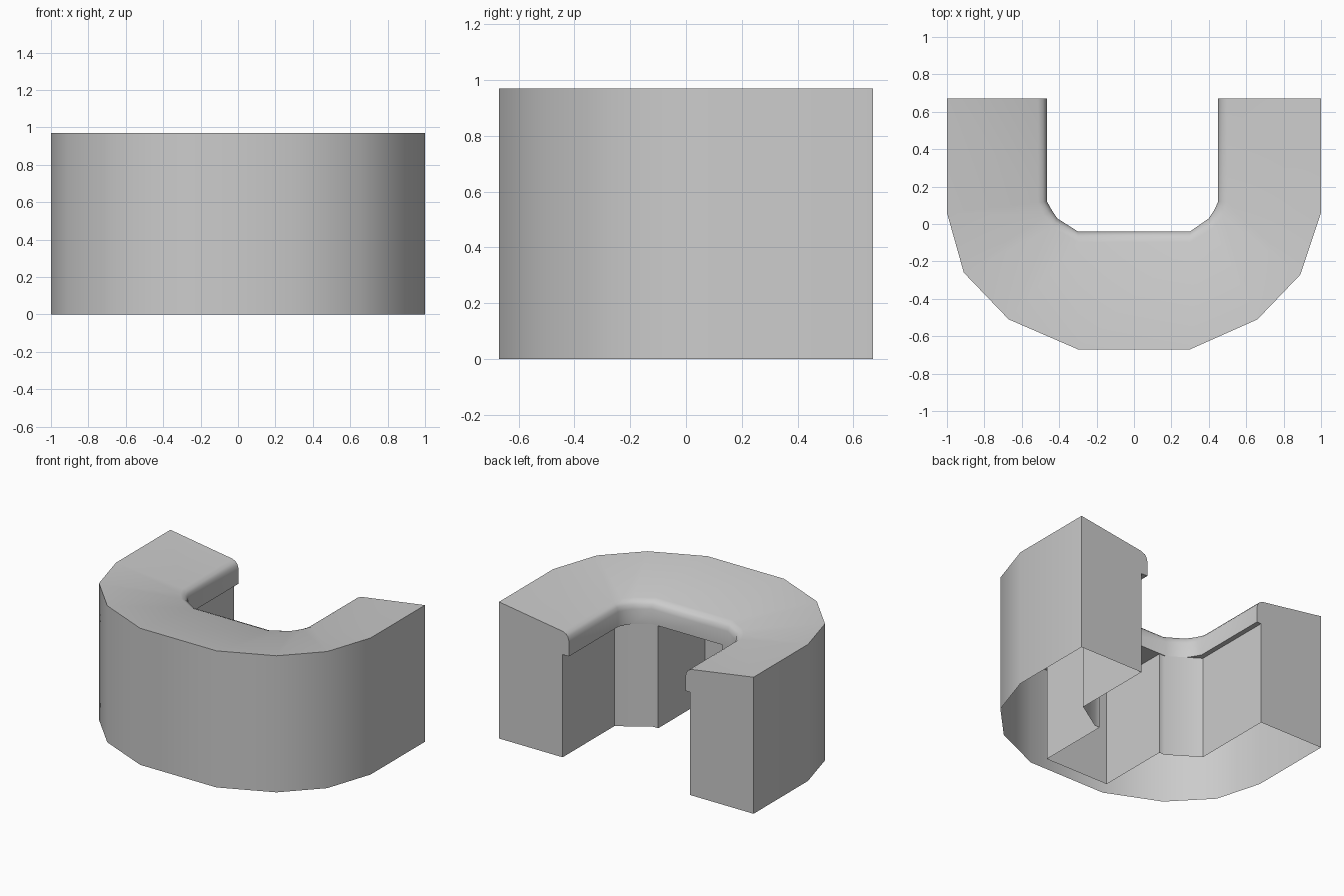
import bpy, bmesh
from mathutils import Vector

if "Cube" in bpy.data.objects:
    bpy.data.objects.remove(bpy.data.objects["Cube"])

# Plan outlines, left arm end -> round the front -> right arm end
OUTER = [(-1, .67), (-1, .06), (-.91, -.26), (-.67, -.51), (-.3, -.67),
         (.3, -.67), (.66, -.51), (.89, -.27), (1, .06), (1, .67)]
LIP = [(-.465, .67), (-.465, .12), (-.44, .075), (-.41, .03), (-.3, -.04),
       (.3, -.04), (.4, .03), (.43, .075), (.45, .12), (.45, .67)]
# Inner wall of the base, with the recess in its middle (right -> left)
INNER = [(.5, .67), (.5, .09), (.29, -.045), (.25, -.045), (.25, -.57)]
INNER += [(-x, y) for x, y in reversed(INNER)]
SEAM, TOP = .73, .97


def make_object(name, bm, angle=0.6):
    mesh = bpy.data.meshes.new(name)
    bm.to_mesh(mesh)
    bm.free()
    obj = bpy.data.objects.new(name, mesh)
    bpy.context.collection.objects.link(obj)
    bpy.ops.object.select_all(action='DESELECT')
    obj.select_set(True)
    bpy.context.view_layer.objects.active = obj
    bpy.ops.object.shade_smooth_by_angle(angle=angle)
    return obj


# Counter base: a ring of walls, open underneath
bm = bmesh.new()
outline = OUTER + INNER
low = [bm.verts.new((x, y, 0)) for x, y in outline]
high = [bm.verts.new((x, y, SEAM)) for x, y in outline]
n = len(outline)
for i in range(n):
    j = (i + 1) % n
    bm.faces.new((low[i], low[j], high[j], high[i]))
make_object("counter_base", bm)

# Countertop: sloped section with a rounded inner nose, swept round the U
# Each point is (fraction from outer edge to lip, height)
SECTION = [(0, SEAM), (0, TOP), (.91, .895), (.96, .882), (.985, .865),
           (1, .835), (1, SEAM)]
bm = bmesh.new()
rings = []
for o, l in zip(OUTER, LIP):
    ring = []
    for t, z in SECTION:
        p = Vector(o).lerp(Vector(l), t)
        ring.append(bm.verts.new((p.x, p.y, z)))
    rings.append(ring)
m = len(SECTION)
for a, b in zip(rings, rings[1:]):
    for i in range(m):
        j = (i + 1) % m
        bm.faces.new((a[i], b[i], b[j], a[j]))
bm.faces.new(rings[0])
bm.faces.new(rings[-1][::-1])
bmesh.ops.recalc_face_normals(bm, faces=bm.faces)
make_object("countertop", bm)
